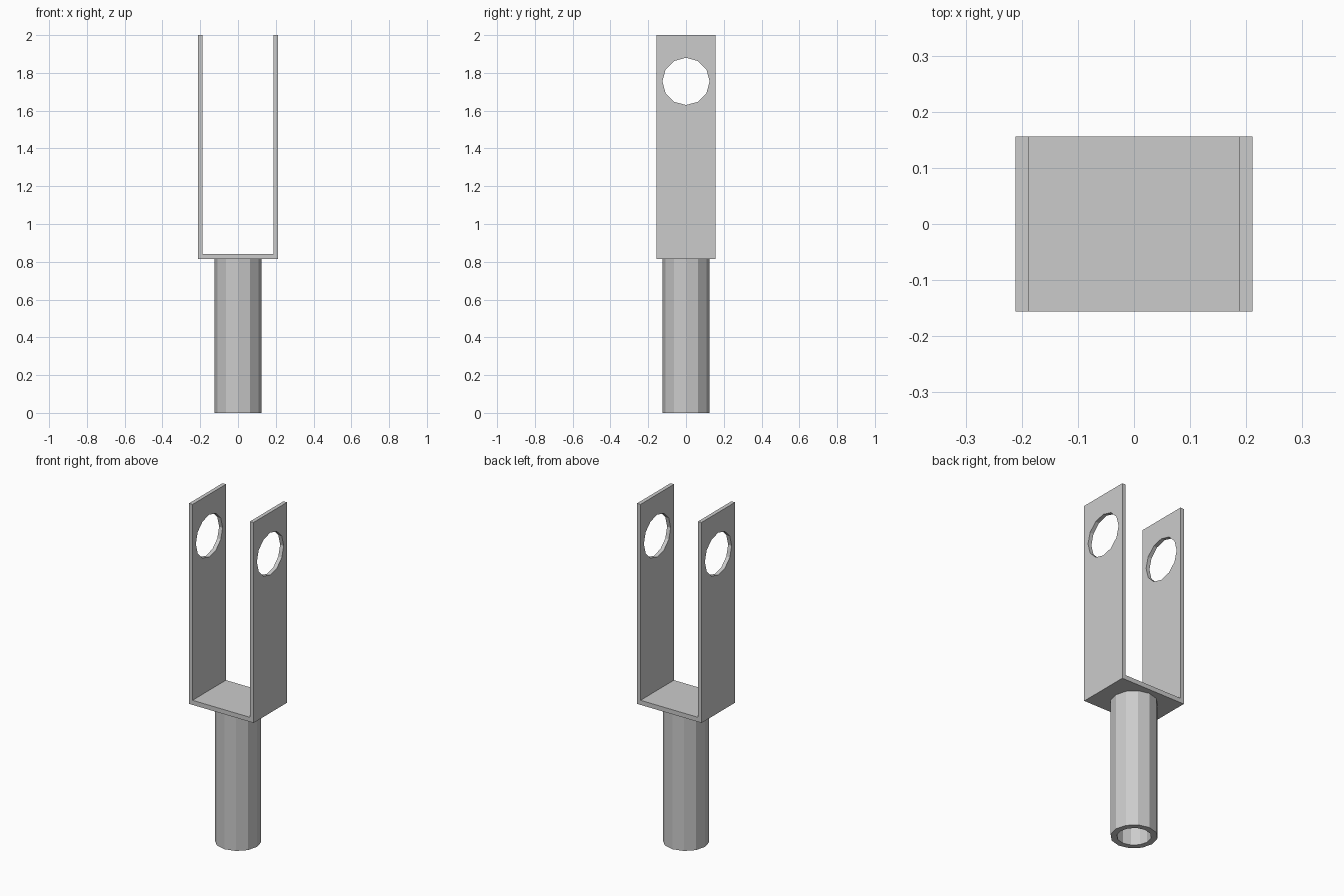
import bpy, bmesh, math
from mathutils import Matrix, Vector

if "Cube" in bpy.data.objects:
    bpy.data.objects.remove(bpy.data.objects["Cube"])

SIDES = 12
BASE_Z, TOP_Z = 0.815, 2.0
HALF_W, HALF_D, WALL = 0.211, 0.156, 0.023


def add_object(name, bm):
    bmesh.ops.recalc_face_normals(bm, faces=bm.faces)
    mesh = bpy.data.meshes.new(name)
    bm.to_mesh(mesh)
    bm.free()
    obj = bpy.data.objects.new(name, mesh)
    bpy.context.collection.objects.link(obj)
    return obj


# Hollow 12-sided socket: wall section spun around z, sunk slightly into the plate
bm = bmesh.new()
section = [(0.091, BASE_Z + 0.005), (0.091, 0), (0.125, 0), (0.125, BASE_Z + 0.005)]
verts = [bm.verts.new((r, 0, z)) for r, z in section]
edges = [bm.edges.new((verts[i], verts[(i + 1) % 4])) for i in range(4)]
bmesh.ops.spin(bm, geom=verts + edges, cent=(0, 0, 0), axis=(0, 0, 1),
               angle=math.tau, steps=SIDES, use_merge=True)
bmesh.ops.remove_doubles(bm, verts=bm.verts, dist=1e-4)
add_object("socket_tube", bm)

# U-shaped fork: front profile extruded through the depth
bm = bmesh.new()
inner = HALF_W - WALL
floor_z = BASE_Z + 0.027
right = [(HALF_W, BASE_Z), (HALF_W, TOP_Z), (inner, TOP_Z), (inner, floor_z)]
profile = right + [(-x, z) for x, z in reversed(right)]
face = bm.faces.new([bm.verts.new((x, -HALF_D, z)) for x, z in profile])
ext = bmesh.ops.extrude_face_region(bm, geom=[face], use_keep_orig=True)
bmesh.ops.translate(bm, vec=Vector((0, 2 * HALF_D, 0)),
                    verts=[g for g in ext["geom"] if isinstance(g, bmesh.types.BMVert)])
fork = add_object("fork_bracket", bm)

# Pin hole cutter passing through both arms
bm = bmesh.new()
bmesh.ops.create_cone(bm, cap_ends=True, segments=SIDES, radius1=0.125, radius2=0.125,
                      depth=0.6, matrix=Matrix.Translation((0, 0, 1.755))
                      @ Matrix.Rotation(math.pi / 2, 4, 'Y'))
cutter = add_object("pin_hole_cutter", bm)
cutter.hide_render = True
cutter.display_type = 'WIRE'

cut = fork.modifiers.new("pin_holes", 'BOOLEAN')
cut.operation = 'DIFFERENCE'
cut.solver = 'EXACT'
cut.object = cutter
